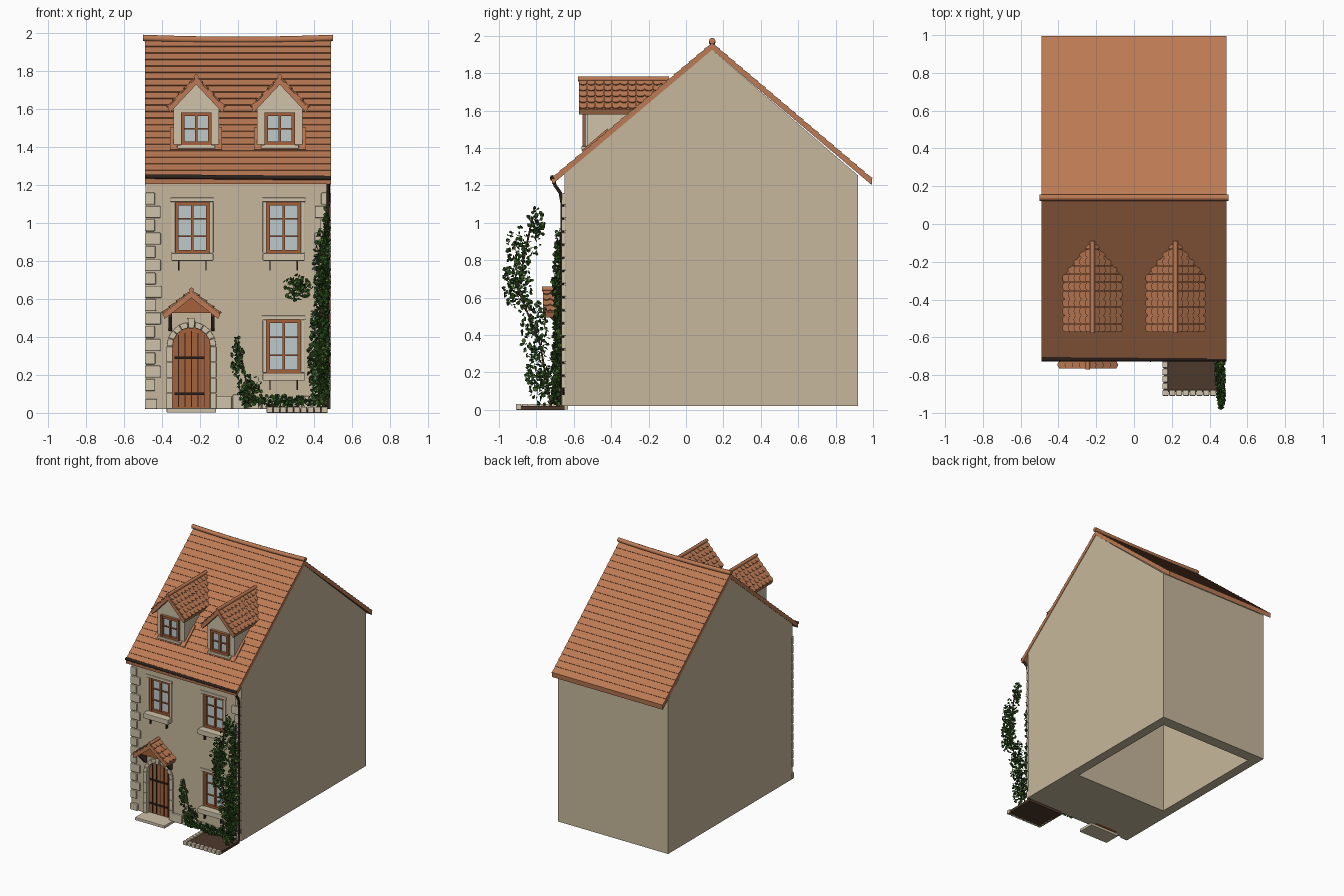
import bpy, bmesh, math, random
from mathutils import Vector

random.seed(4)
cube = bpy.data.objects.get("Cube")
if cube:
    bpy.data.objects.remove(cube, do_unlink=True)


def material(name, *srgb):
    lin = [((c + 0.055) / 1.055) ** 2.4 for c in srgb] + [1]
    m = bpy.data.materials.new(name)
    m.use_nodes = True
    m.diffuse_color = lin
    m.node_tree.nodes["Principled BSDF"].inputs["Base Color"].default_value = lin
    return m


WALL = material("plaster", .78, .72, .61)
STONE = material("pale stone", .81, .76, .66)
ROOF = material("terracotta", .74, .48, .33)
WOOD = material("brown wood", .64, .38, .23)
GLASS = material("glass", .75, .79, .79)
IRON = material("dark iron", .17, .13, .11)
SOIL = material("soil", .30, .22, .17)
LEAF = material("dark leaf", .19, .33, .13)
LEAF2 = material("light leaf", .31, .46, .20)


def prism(bm, pts, axis, a, b):
    """Extrude a 2D outline along x, y or z from a to b."""
    def put(p, d):
        return {"x": (d, p[0], p[1]), "y": (p[0], d, p[1]), "z": (p[0], p[1], d)}[axis]
    lo = [bm.verts.new(put(p, a)) for p in pts]
    hi = [bm.verts.new(put(p, b)) for p in pts]
    bm.faces.new(lo)
    bm.faces.new(hi[::-1])
    for i in range(len(pts)):
        j = (i + 1) % len(pts)
        bm.faces.new((lo[i], hi[i], hi[j], lo[j]))


def box(bm, x0, x1, y0, y1, z0, z1):
    prism(bm, [(x0, z0), (x1, z0), (x1, z1), (x0, z1)], "y", y0, y1)


def finish(bm, name, *mats, bevel=0, smooth=False):
    if not smooth:
        bmesh.ops.recalc_face_normals(bm, faces=bm.faces)
    me = bpy.data.meshes.new(name)
    bm.to_mesh(me)
    bm.free()
    ob = bpy.data.objects.new(name, me)
    bpy.context.collection.objects.link(ob)
    for m in mats:
        me.materials.append(m)
    if bevel:
        mod = ob.modifiers.new("Bevel", "BEVEL")
        mod.width, mod.segments = bevel, 2
    return ob


def tube(name, pts, r, mat):
    cu = bpy.data.curves.new(name, "CURVE")
    cu.dimensions = "3D"
    cu.bevel_depth, cu.bevel_resolution, cu.use_fill_caps = r, 2, True
    sp = cu.splines.new("POLY")
    sp.points.add(len(pts) - 1)
    for p, co in zip(sp.points, pts):
        p.co = (*co, 1)
    cu.materials.append(mat)
    bpy.context.collection.objects.link(bpy.data.objects.new(name, cu))


def arch(cx, w, z0, spring, n=12):
    arc = [(cx + w * math.cos(math.pi * i / n), spring + w * math.sin(math.pi * i / n)) for i in range(n + 1)]
    return [(cx + w, z0)] + arc + [(cx - w, z0)]


FRONT, DOOR = -.65, -.245
WINDOWS = [(-.24, .84, 1.11), (.24, .84, 1.11), (.24, .21, .49)]

# House body with window, door and underside recesses
bm = bmesh.new()
prism(bm, [(FRONT, .02), (.92, .02), (.92, 1.253), (.14, 1.925), (FRONT, 1.262)], "x", -.486, .486)
body = finish(bm, "house_walls", WALL)
bm = bmesh.new()
box(bm, -.41, .41, -.15, .83, -.1, 1.2)
for cx, z0, z1 in WINDOWS:
    box(bm, cx - .09, cx + .09, FRONT - .1, FRONT + .035, z0, z1)
prism(bm, arch(DOOR, .1, -.05, .35), "y", FRONT - .1, FRONT + .04)
cutter = finish(bm, "recess_cutter", WALL)
cutter.hide_render = True
mod = body.modifiers.new("Recesses", "BOOLEAN")
mod.operation, mod.object, mod.solver = "DIFFERENCE", cutter, "EXACT"
bpy.context.view_layer.objects.active = body
bpy.ops.object.modifier_apply(modifier=mod.name)
bpy.data.objects.remove(cutter, do_unlink=True)

# Main roof: shallow stepped tile courses on both slopes
RIDGE = Vector((.14, 1.96))


def courses(eave, n=21):
    d = eave - RIDGE
    nrm = Vector((-d.y, d.x)).normalized()
    nrm *= 1 if nrm.y > 0 else -1
    pts = []
    for i in range(n):
        pts += [RIDGE + d * (i / n), RIDGE + d * ((i + 1) / n) + nrm * .005]
    return pts


ef, eb, drop = Vector((-.715, 1.24)), Vector((.993, 1.237)), Vector((0, .035))
bm = bmesh.new()
prism(bm, courses(ef)[::-1] + courses(eb)[1:] + [eb - drop, RIDGE - drop, ef - drop], "x", -.49, .49)
finish(bm, "main_roof", ROOF)
tube("main_ridge", [(x / 10, .14, 1.962 + .04 * (x / 10) ** 2) for x in range(-5, 6)], .017, ROOF)
tube("gutter", [(-.49, -.715, 1.243), (.49, -.715, 1.235)], .012, IRON)
tube("downpipe", [(.474, -.71, 1.235), (.474, -.7, 1.2), (.474, -.672, 1.16), (.474, -.662, 1.1), (.474, -.662, .02)], .009, IRON)


def tile_rows(bm, origin, u, v, lu, lv, cols, rows):
    """Overlapping round-ended tiles; u runs along the eave, v down the slope."""
    n = u.cross(v).normalized()
    n *= 1 if n.z > 0 else -1
    w, h = lu / cols, lv / rows
    for r in range(rows):
        for c in range(cols):
            uc, top = (c + .5) * w, r * h
            out = [(-w * .48, -h * .3), (w * .48, -h * .3)]
            out += [(w * .48 * math.cos(a), h * (.65 + .35 * math.sin(a))) for a in [math.pi * k / 6 for k in range(7)]]
            layers = []
            for base in (0, 1):
                layers.append([bm.verts.new(origin + u * (uc + x) + v * (top + max(y, -top))
                               + n * (.001 + base * (.003 + .009 * max(y, 0) / h))) for x, y in out])
            lo, hi = layers
            bm.faces.new(hi)
            bm.faces.new(lo[::-1])
            for i in range(len(out)):
                j = (i + 1) % len(out)
                bm.faces.new((lo[i], lo[j], hi[j], hi[i]))


def small_roof(name, cx, half, z_eave, z_top, y0, y1, cols, rows):
    bm = bmesh.new()
    prism(bm, [(cx, z_top), (cx + half, z_eave), (cx + half - .012, z_eave - .026), (cx, z_top - .035),
               (cx - half + .012, z_eave - .026), (cx - half, z_eave)], "y", y0, y1)
    for s in (-1, 1):
        slope = Vector((s * half, 0, z_eave - z_top))
        tile_rows(bm, Vector((cx, y0, z_top)), Vector((0, 1, 0)), slope.normalized(), y1 - y0, slope.length, cols, rows)
    finish(bm, name + "_roof", ROOF)
    tube(name + "_ridge", [(cx, y0 - .006, z_top + .006), (cx, y1, z_top + .006)], .013, ROOF)


def window(name, cx, z0, z1, y, half, rows):
    """Glass, outer frame and glazing bars; y is the glass plane."""
    bm = bmesh.new()
    box(bm, cx - half, cx + half, y - .004, y + .002, z0, z1)
    finish(bm, name + "_glass", GLASS)
    bm = bmesh.new()
    for s in (-1, 1):
        box(bm, cx + s * half - .009 - s * .009, cx + s * half + .009 - s * .009, y - .024, y, z0, z1)
    for z in (z0, z1 - .018):
        box(bm, cx - half, cx + half, y - .023, y, z, z + .018)
    box(bm, cx - .007, cx + .007, y - .018, y, z0, z1)
    for i in range(1, rows):
        z = z0 + (z1 - z0) * i / rows
        box(bm, cx - half, cx + half, y - .013, y, z - .004, z + .004)
    finish(bm, name + "_frame", WOOD)


# Dormers
for side, cx in (("right", -.22), ("left", .22)):
    name = side + "_dormer"
    bm = bmesh.new()
    prism(bm, [(cx - .12, 1.37), (cx + .12, 1.37), (cx + .12, 1.61), (cx, 1.735), (cx - .12, 1.61)], "y", -.53, -.12)
    finish(bm, name + "_walls", STONE)
    small_roof(name, cx, .15, 1.605, 1.762, -.572, -.09, 11, 5)
    window(name + "_window", cx, 1.41, 1.58, -.53, .08, 2)
    bm = bmesh.new()
    box(bm, cx - .1, cx + .1, -.56, -.52, 1.39, 1.41)
    finish(bm, name + "_sill", STONE, bevel=.004)
    bm = bmesh.new()
    prism(bm, [(-.56, 1.385), (-.53, 1.375), (-.42, 1.47), (-.42, 1.505)], "x", cx - .137, cx + .137)
    finish(bm, name + "_flashing", ROOF)

# Wall windows with lintels, sills and brackets
for i, (cx, z0, z1) in enumerate(WINDOWS):
    window("wall_window_%d" % i, cx, z0, z1, FRONT + .03, .09, 3)
    bm = bmesh.new()
    box(bm, cx - .115, cx + .115, FRONT - .008, FRONT + .01, z1, z1 + .022)
    box(bm, cx - .11, cx + .11, -.7, FRONT + .03, z0 - .04, z0)
    for s in (-1, 1):
        box(bm, cx + s * .1 - .01, cx + s * .1 + .01, FRONT - .005, FRONT + .01, z0, z1)
    finish(bm, "window_stone_%d" % i, STONE, bevel=.004)
    bm = bmesh.new()
    for s in (-1, 1):
        box(bm, cx + s * .072 - .003, cx + s * .072 + .003, FRONT - .02, FRONT + .005, z0 - .09, z0 - .04)
    finish(bm, "sill_brackets_%d" % i, IRON)

# Door with planks and iron bands
bm = bmesh.new()
prism(bm, arch(DOOR, .1, .02, .35), "y", FRONT + .02, FRONT + .045)
finish(bm, "door", WOOD)
bm = bmesh.new()
for k in range(-2, 3):
    x = DOOR + k * .034
    box(bm, x - .002, x + .002, FRONT + .016, FRONT + .025, .03, .43 - abs(k) * .01)
for z in (.1, .29):
    box(bm, DOOR - .09, DOOR + .07, FRONT + .012, FRONT + .025, z - .006, z + .006)
finish(bm, "door_ironwork", IRON)

# Stone arch, jambs, keystone and step
bm = bmesh.new()
for s in (-1, 1):
    for k in range(4):
        x = DOOR + s * .115
        box(bm, x - .016, x + .016, FRONT - .012, FRONT + .02, .022 + k * .082, .102 + k * .082)
for k in range(9):
    a, b = math.pi * k / 9 + .01, math.pi * (k + 1) / 9 - .01
    prism(bm, [(DOOR + r * math.cos(t), .35 + r * math.sin(t)) for r, t in ((.099, a), (.13, a), (.13, b), (.099, b))],
          "y", FRONT - .012, FRONT + .02)
prism(bm, [(DOOR - .014, .445), (DOOR + .014, .445), (DOOR + .02, .5), (DOOR - .02, .5)], "y", FRONT - .025, FRONT + .01)
box(bm, DOOR - .13, DOOR + .13, -.765, FRONT + .02, .002, .025)
finish(bm, "door_stonework", STONE, bevel=.003)

# Porch hood
small_roof("porch", DOOR, .152, .52, .64, -.765, FRONT, 3, 4)
bm = bmesh.new()
prism(bm, [(DOOR - .12, .525), (DOOR + .12, .525), (DOOR, .615)], "y", -.735, FRONT)
finish(bm, "porch_gable", WOOD)
bm = bmesh.new()
for s in (-1, 1):
    x = DOOR + s * .112
    prism(bm, [(FRONT, .43), (FRONT - .015, .43), (-.74, .505), (-.74, .525), (FRONT, .525)], "x", x - .009, x + .009)
finish(bm, "porch_brackets", SOIL)

# Corner quoins and base stones
bm = bmesh.new()
for s in (-1, 1):
    for k in range(15):
        w = .082 if k % 2 else .052
        a, b = sorted((s * .49, s * (.49 - w - random.uniform(0, .008))))
        box(bm, a, b, FRONT - .014, FRONT + .01, .115 + k * .07, .178 + k * .07)
x = -.49
while x < .46:
    w = min(random.uniform(.05, .09), .49 - x)
    if x + w < DOOR - .13 or x > DOOR + .12:
        box(bm, x, x + w - .004, FRONT - .016, FRONT + .01, .02, random.uniform(.07, .1))
    x += w
finish(bm, "corner_and_base_stones", STONE, bevel=.006)

# Planting bed
bm = bmesh.new()
box(bm, .16, .47, -.89, FRONT, 0, .02)
finish(bm, "bed_soil", SOIL)
bm = bmesh.new()
for k in range(9):
    box(bm, .15 + k * .036, .183 + k * .036, -.91, -.88, 0, .032)
for k in range(6):
    box(bm, .15, .18, -.876 + k * .038, -.842 + k * .038, 0, .032)
finish(bm, "bed_edging", STONE, bevel=.005)

# Ivy: folded leaves scattered in clumps (centre, radii, count)
CLUMPS = [((.425, -.685, .3), (.06, .03, .3), 620), ((.44, -.68, .72), (.05, .03, .26), 330),
          ((.31, -.69, .66), (.08, .03, .07), 130), ((0, -.69, .28), (.04, .02, .13), 110),
          ((.06, -.69, .12), (.07, .03, .1), 160), ((.24, -.69, .06), (.2, .03, .035), 200),
          ((.455, -.76, .16), (.025, .1, .16), 230), ((.455, -.81, .42), (.025, .08, .2), 190),
          ((.46, -.9, .68), (.018, .085, .17), 260), ((.465, -.88, .88), (.015, .1, .11), 110),
          ((.465, -.8, 1.0), (.015, .05, .09), 70)]
bm = bmesh.new()


def unit():
    return Vector([random.gauss(0, 1) for _ in range(3)]).normalized()


for c, r, count in CLUMPS:
    for _ in range(count):
        d = unit() * random.random() ** .45
        p = Vector([c[i] + d[i] * r[i] for i in range(3)])
        p.x, p.z = min(p.x, .478), max(p.z, .03)
        u = unit()
        v = u.cross(unit()).normalized()
        n, s = u.cross(v) * .3, random.uniform(.009, .014)
        mid = [bm.verts.new(p + u * s), bm.verts.new(p - u * s)]
        tone = int(random.random() < .25)
        for side in (-1, 1):
            wing = [bm.verts.new(p + (v * side * .8 + n + u * k) * s) for k in (.4, -.5)]
            f = bm.faces.new((mid[0], wing[0], wing[1], mid[1]))
            f.material_index = tone
finish(bm, "ivy_leaves", LEAF, LEAF2, smooth=True)
tube("ivy_main_stem", [(.43, -.68, .02), (.42, -.675, .3), (.44, -.67, .6), (.45, -.67, .95)], .006, SOIL)
tube("ivy_outer_stem", [(.455, -.72, .02), (.455, -.78, .35), (.46, -.9, .65), (.465, -.82, 1.03)], .005, SOIL)
tube("ivy_small_stem", [(.2, -.69, .03), (.06, -.68, .08), (.0, -.68, .38)], .004, SOIL)
